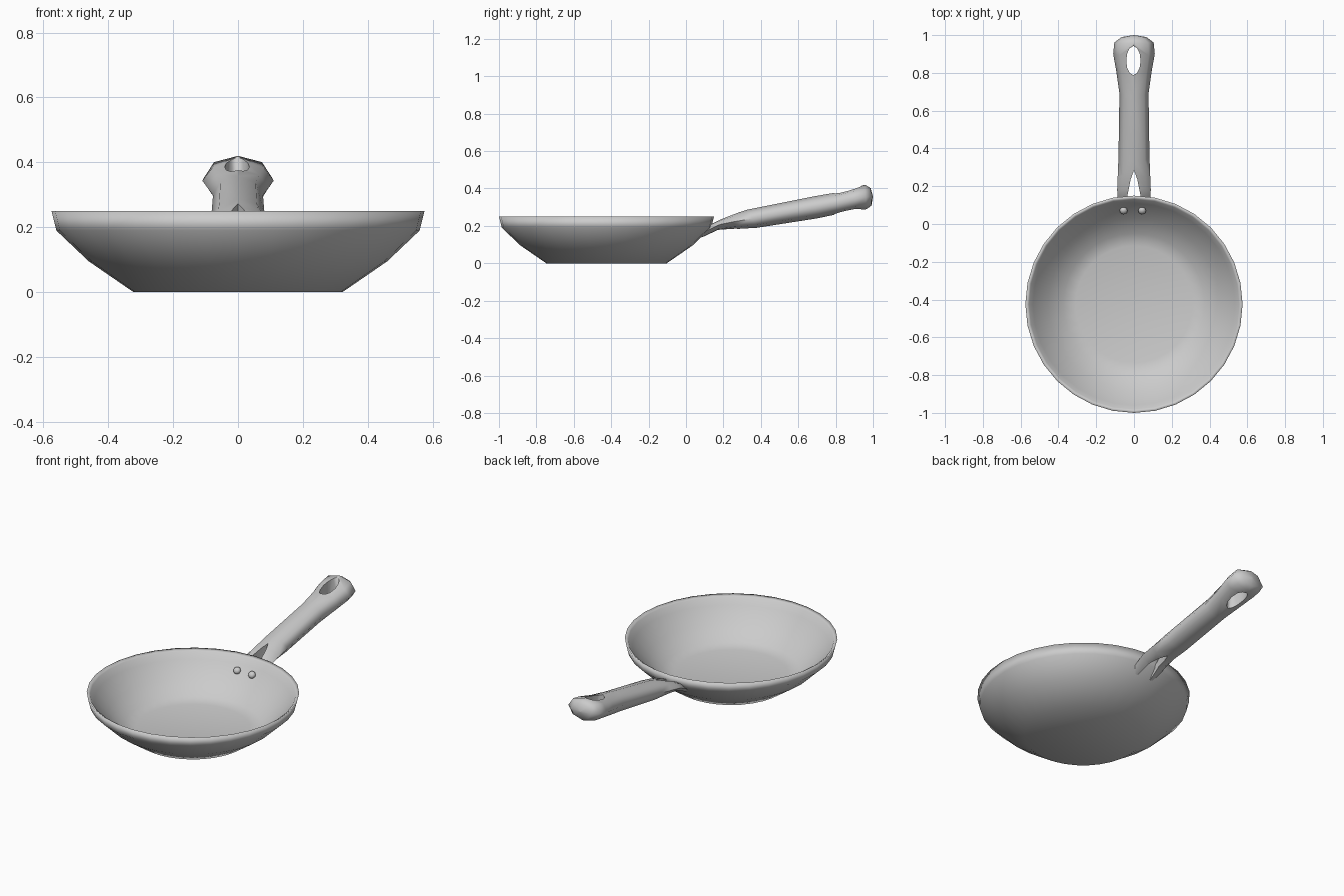
import bpy, bmesh
from math import cos, sin, pi, radians
from mathutils import Vector, Matrix

if "Cube" in bpy.data.objects:
    bpy.data.objects.remove(bpy.data.objects["Cube"])

metal = bpy.data.materials.new("grey_metal")
metal.use_nodes = True
metal.diffuse_color = (0.6, 0.6, 0.6, 1)
metal.node_tree.nodes["Principled BSDF"].inputs["Base Color"].default_value = (0.6, 0.6, 0.6, 1)

PAN = Vector((0, -0.425, 0))


def make_object(name, bm):
    bmesh.ops.remove_doubles(bm, verts=bm.verts, dist=0.0001)
    bmesh.ops.recalc_face_normals(bm, faces=bm.faces)
    mesh = bpy.data.meshes.new(name)
    bm.to_mesh(mesh)
    bm.free()
    mesh.materials.append(metal)
    obj = bpy.data.objects.new(name, mesh)
    bpy.context.collection.objects.link(obj)
    return obj


def loft(name, rings, caps=True):
    """Skin a list of equal-sized point rings."""
    bm = bmesh.new()
    loops = [[bm.verts.new(p) for p in ring] for ring in rings]
    n = len(loops[0])
    for a, b in zip(loops, loops[1:]):
        for i in range(n):
            j = (i + 1) % n
            bm.faces.new((a[i], a[j], b[j], b[i]))
    if caps:
        bm.faces.new(loops[0])
        bm.faces.new(loops[-1])
    return make_object(name, bm)


def ring(centre, u, v, n):
    """Ellipse of n points spanned by two half axes."""
    return [centre + u * cos(2 * pi * i / n) + v * sin(2 * pi * i / n) for i in range(n)]


def smooth(obj, angle):
    bpy.ops.object.select_all(action='DESELECT')
    obj.select_set(True)
    bpy.context.view_layer.objects.active = obj
    bpy.ops.object.shade_smooth_by_angle(angle=radians(angle))


def cut(obj, cutter):
    mod = obj.modifiers.new("cut", 'BOOLEAN')
    mod.operation = 'DIFFERENCE'
    mod.solver = 'EXACT'
    mod.object = cutter
    bpy.context.view_layer.objects.active = obj
    bpy.ops.object.modifier_apply(modifier=mod.name)
    bpy.data.objects.remove(cutter)


# Pan bowl: outer wall up to the soft rim, then the inner wall down to the floor
profile = [(0, 0), (0.322, 0), (0.46, 0.095), (0.56, 0.19), (0.575, 0.25),
           (0.556, 0.238), (0.535, 0.2), (0.455, 0.125), (0.375, 0.052), (0.31, 0.036), (0, 0.036)]
bowl = loft("pan_bowl", [ring(PAN + Vector((0, 0, z)), Vector((r, 0, 0)), Vector((0, r, 0)), 32)
                         for r, z in profile], caps=False)
smooth(bowl, 170)

# Handle: eight-sided sections as top y, top z, bottom y, bottom z, half width
sections = [(0.128, 0.212, 0.076, 0.128, 0.083), (0.19, 0.24, 0.17, 0.174, 0.089),
            (0.25, 0.262, 0.26, 0.183, 0.086), (0.33, 0.287, 0.38, 0.19, 0.082),
            (0.68, 0.357, 0.70, 0.24, 0.077), (0.80, 0.378, 0.82, 0.265, 0.094),
            (0.89, 0.402, 0.91, 0.285, 0.11), (0.957, 0.42, 0.965, 0.289, 0.104),
            (0.988, 0.402, 0.992, 0.308, 0.065), (1.0, 0.356, 1.0, 0.354, 0.001)]
rings = []
for ty, tz, by, bz, w in sections:
    top, bottom = Vector((0, ty, tz)), Vector((0, by, bz))
    rings.append(ring((top + bottom) / 2, Vector((w, 0, 0)), (top - bottom) / 2, 8))
handle = loft("handle", rings)

# Hanging hole through the handle end
hole = loft("hole_cutter", [ring(Vector((-0.003, 0.865, z)), Vector((0.038, 0, 0)), Vector((0, 0.077, 0)), 12)
                            for z in (0.1, 0.6)])
cut(handle, hole)

# V notch that splits the handle root into two prongs
notch = loft("notch_cutter", [[Vector((x, y, z)) for x, y in
                               ((-0.05, 0.03), (0.05, 0.03), (0.035, 0.15), (0.018, 0.235),
                                (0, 0.285), (-0.018, 0.235), (-0.035, 0.15))]
                              for z in (0.05, 0.45)])
cut(handle, notch)
smooth(handle, 72)

# Two domed rivets on the inner wall
for side, x in (("left", 0.043), ("right", -0.055)):
    bm = bmesh.new()
    bmesh.ops.create_uvsphere(bm, u_segments=12, v_segments=8, radius=0.021)
    rivet = make_object("rivet_" + side, bm)
    tilt = Vector((0, -0.69, 0.72)).to_track_quat('Z', 'Y').to_matrix().to_4x4()
    rivet.matrix_world = (Matrix.Translation((x, 0.07, 0.178)) @ tilt
                          @ Matrix.Diagonal((1, 1, 0.8, 1)))
    smooth(rivet, 60)
